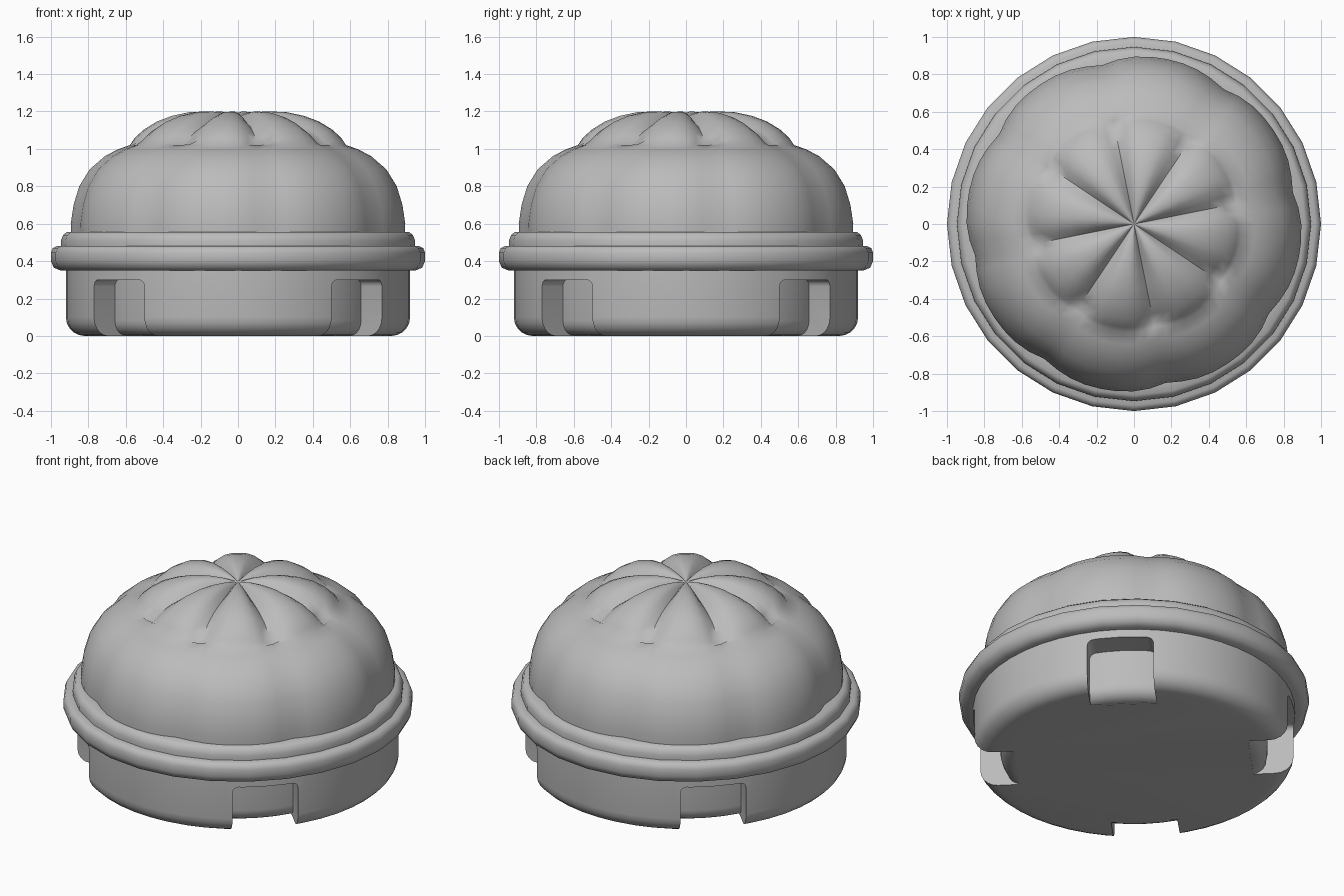
import bpy, bmesh, math
from mathutils import Matrix

cube = bpy.data.objects.get("Cube")
if cube:
    bpy.data.objects.remove(cube)

grey = bpy.data.materials.new("plain grey")
grey.use_nodes = True
colour = (0.5, 0.5, 0.5, 1)
grey.diffuse_color = colour
grey.node_tree.nodes["Principled BSDF"].inputs["Base Color"].default_value = colour


def finish(name, bm, angle=35):
    bmesh.ops.recalc_face_normals(bm, faces=bm.faces)
    mesh = bpy.data.meshes.new(name)
    bm.to_mesh(mesh)
    bm.free()
    mesh.materials.append(grey)
    ob = bpy.data.objects.new(name, mesh)
    bpy.context.collection.objects.link(ob)
    smooth(ob, angle)
    return ob


def smooth(ob, angle):
    bpy.ops.object.select_all(action="DESELECT")
    ob.select_set(True)
    bpy.context.view_layer.objects.active = ob
    bpy.ops.object.shade_smooth_by_angle(angle=math.radians(angle))


def lathe(name, profile, sides, angle=35, shape=None):
    """Spin (radius, height) points into a closed solid; shape may bend each point."""
    bm = bmesh.new()
    rings = []
    for r, z in profile:
        ring = []
        for i in range(sides):
            a = math.tau * i / sides
            rr, zz = shape(r, z, a) if shape else (r, z)
            ring.append(bm.verts.new((rr * math.cos(a), rr * math.sin(a), zz)))
        rings.append(ring)
    for low, high in zip(rings, rings[1:]):
        for i in range(sides):
            j = (i + 1) % sides
            bm.faces.new((low[i], low[j], high[j], high[i]))
    bm.faces.new(rings[0])
    bm.faces.new(rings[-1])
    return finish(name, bm, angle)


def rounded_foot(radius, bevel, top, bottom):
    arc = [math.pi / 2 * k / 5 for k in range(6)]
    return [(radius - bevel + bevel * math.sin(t), bottom + bevel * (1 - math.cos(t)))
            for t in arc] + [(radius, top)]


# Base shell with four slots, and the recessed core seen through them
base = lathe("base", rounded_foot(0.92, 0.1, 0.38, 0), 48)
lathe("base_core", rounded_foot(0.765, 0.08, 0.36, 0.002), 48)

bm = bmesh.new()
for k in range(4):
    turn = Matrix.Rotation(math.radians(45 + 90 * k), 4, "Z")
    box = bmesh.ops.create_cube(bm, size=1, matrix=turn @ Matrix.Translation((0.87, 0, 0.1))
                                @ Matrix.Diagonal((0.4, 0.38, 0.4, 1)))
    edges = {e for v in box["verts"] for e in v.link_edges}
    radial = turn @ Matrix.Identity(4).col[0]
    top = [e for e in edges if min(v.co.z for v in e.verts) > 0.2
           and abs((e.verts[0].co - e.verts[1].co).normalized().dot(radial.xyz)) > 0.9]
    bmesh.ops.bevel(bm, geom=top, offset=0.035, segments=4, profile=0.5, affect="EDGES")
cutter = finish("slot_cutter", bm)
cut = base.modifiers.new("slots", "BOOLEAN")
cut.operation = "DIFFERENCE"
cut.solver = "EXACT"
cut.object = cutter
bpy.context.view_layer.objects.active = base
bpy.ops.object.modifier_apply(modifier=cut.name)
smooth(base, 35)
bpy.data.objects.remove(cutter)

# Two stacked rims
lathe("lower_rim", [(0.88, 0.35), (0.95, 0.35), (0.985, 0.365), (1.0, 0.4), (1.0, 0.445),
                    (0.99, 0.47), (0.97, 0.48), (0.9, 0.48)], 28, 50)
lathe("upper_rim", [(0.9, 0.46), (0.945, 0.47), (0.947, 0.51), (0.935, 0.54),
                    (0.915, 0.555), (0.85, 0.555)], 28, 50)


# Puffed dome with eight lobes gathered at the crown
def puff(r, z, a):
    valley = 1 - abs(math.sin(4 * (a - math.radians(12))))
    valley = valley ** 1.5
    if z < 1.03:
        return r * (1 + 0.01 - 0.04 * valley), z
    depth = 0.065 * min(1, r / 0.2)
    return r * (1 + 0.01 - 0.04 * valley), z - depth * valley


dome = [(0.885, 0.5), (0.89, 0.6), (0.875, 0.7), (0.845, 0.8), (0.79, 0.89), (0.71, 0.96),
        (0.64, 0.998), (0.575, 1.02), (0.55, 1.06), (0.5, 1.105), (0.43, 1.148),
        (0.35, 1.178), (0.26, 1.197), (0.17, 1.2), (0.09, 1.19), (0.03, 1.175), (0.003, 1.17)]
lathe("dome", dome, 64, 60, puff)
